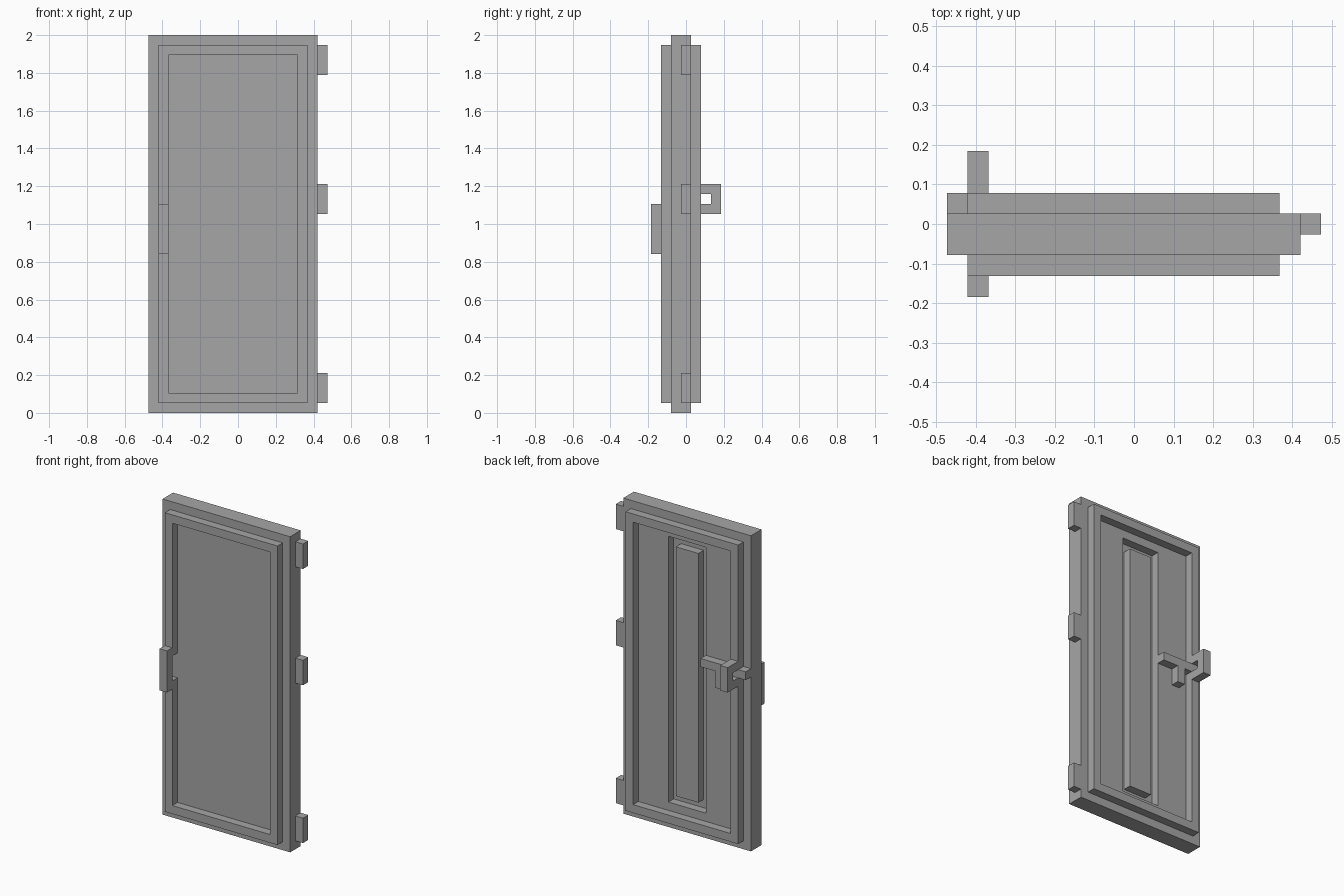
import bpy
import bmesh
from mathutils import Vector

if "Cube" in bpy.data.objects:
    bpy.data.objects.remove(bpy.data.objects["Cube"], do_unlink=True)

U = 2 / 38  # the door is laid out on a grid of 38 steps in height

grey = bpy.data.materials.new("plain grey")
grey.use_nodes = True
colour = (0.38, 0.38, 0.38, 1)
grey.diffuse_color = colour
grey.node_tree.nodes["Principled BSDF"].inputs["Base Color"].default_value = colour


def part(name, *boxes):
    """One object from boxes given as (x range, y range, z range) in grid steps."""
    bm = bmesh.new()
    for box in boxes:
        low, high = Vector([r[0] for r in box]), Vector([r[1] for r in box])
        made = bmesh.ops.create_cube(bm, size=1)
        bmesh.ops.scale(bm, vec=(high - low) * U, verts=made["verts"])
        bmesh.ops.translate(bm, vec=(high + low) * U / 2, verts=made["verts"])
    mesh = bpy.data.meshes.new(name)
    bm.to_mesh(mesh)
    bm.free()
    mesh.materials.append(grey)
    obj = bpy.data.objects.new(name, mesh)
    bpy.context.collection.objects.link(obj)
    return obj


def border(outer_x, outer_z, y, side=1, rail=1):
    """Four boxes around a rectangular opening."""
    (x0, x1), (z0, z1) = outer_x, outer_z
    inner_z = (z0 + rail, z1 - rail)
    return [((x0, x1), y, (z0, z0 + rail)), ((x0, x1), y, (z1 - rail, z1)),
            ((x0, x0 + side), y, inner_z), ((x1 - side, x1), y, inner_z)]


# Slab: solid front layer, back layer with a long sunken groove
SLAB_X, SLAB_Z = (-9, 8), (0, 38)
FRONT, MIDDLE, BACK = (-2.5, -1.5), (-0.5, 0.5), (0.5, 1.5)
part("door_front_layer", (SLAB_X, (-1.5, -0.5), SLAB_Z))
part("door_back_layer", *border(SLAB_X, SLAB_Z, MIDDLE, side=6, rail=3))
part("centre_panel", ((-2, 1), MIDDLE, (4, 34)))

# Raised frames; the front one has a finger gap behind its pull handle
FRAME_X, FRAME_Z = (-8, 7), (1, 37)
bottom, top, pull_side, hinge_side = border(FRAME_X, FRAME_Z, FRONT)
stile = pull_side[0]
part("front_frame", bottom, top, hinge_side,
     (stile, FRONT, (2, 17)), (stile, FRONT, (20, 36)))
part("back_frame", *border(FRAME_X, FRAME_Z, BACK))
part("front_pull_handle", (stile, (-3.5, -2.5), (16, 21)))

# Back handle: a loop standing off the frame
part("back_handle", (stile, (2.5, 3.5), (20, 23)),
     (stile, (1.5, 2.5), (20, 21)), (stile, (1.5, 2.5), (22, 23)))

# Latch bar with its tip past the frame and a short drop leg
part("latch_bar", ((-7, -3), BACK, (21, 22)), ((-6, -5), BACK, (19, 21)))
part("latch_tip", ((-9, -8), BACK, (21, 22)))

# Hinges
for name, z in (("lower", 1), ("middle", 20), ("upper", 34)):
    part(name + "_hinge", ((8, 9), MIDDLE, (z, z + 3)))
